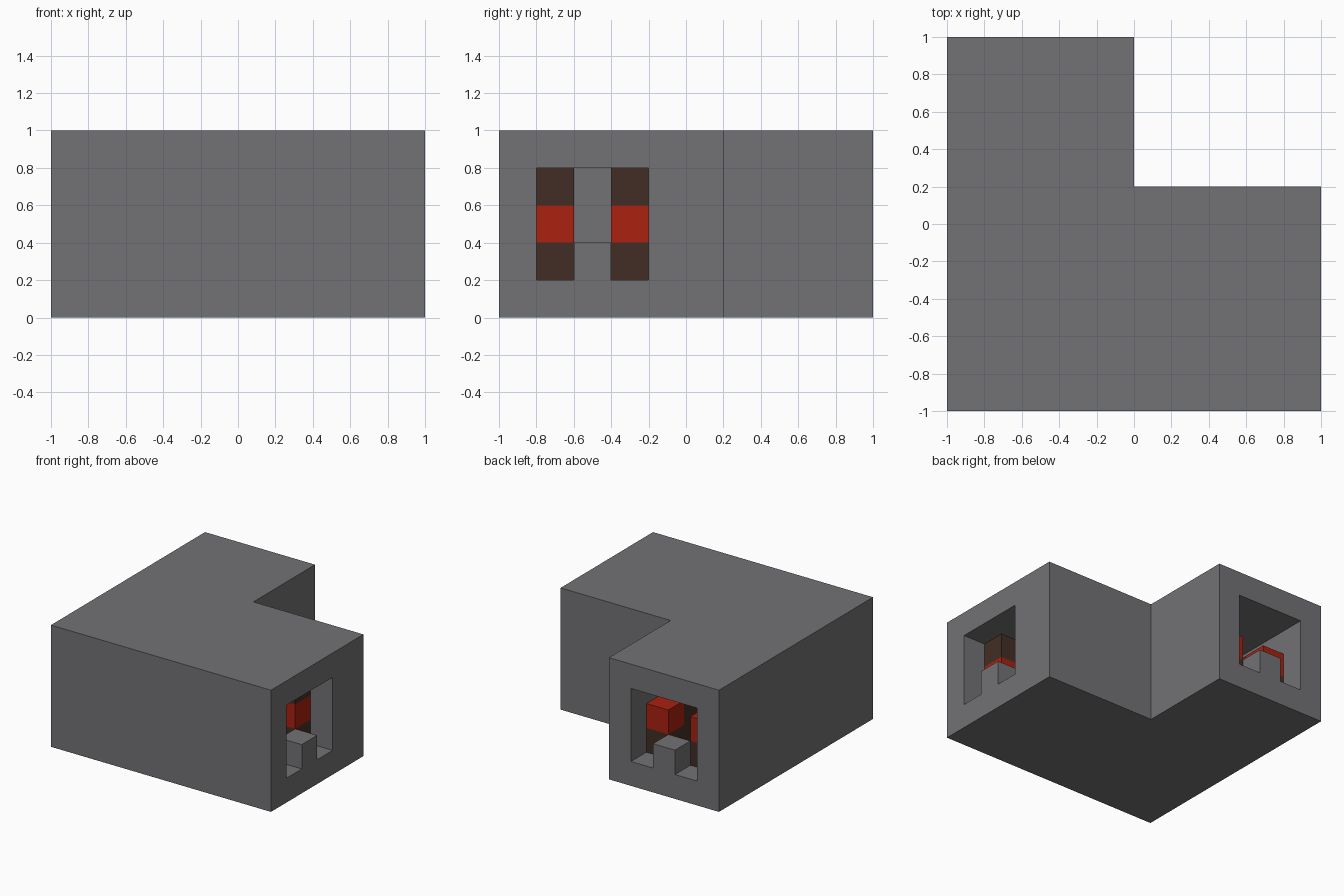
import bpy, bmesh

cube = bpy.data.objects.get("Cube")
if cube:
    bpy.data.objects.remove(cube, do_unlink=True)


def material(name, rgb):
    mat = bpy.data.materials.new(name)
    mat.use_nodes = True
    colour = (*rgb, 1)
    mat.diffuse_color = colour
    mat.node_tree.nodes["Principled BSDF"].inputs["Base Color"].default_value = colour
    return mat


STONE = material("stone_grey", (0.17, 0.167, 0.175))
BROWN = material("dark_brown", (0.055, 0.027, 0.018))
RED = material("bright_red", (0.4, 0.015, 0.005))


def prism(name, outline, z0, z1, mat):
    """Extrude a flat outline from z0 up to z1."""
    bm = bmesh.new()
    base = bm.faces.new([bm.verts.new((x, y, z0)) for x, y in outline])
    top = bmesh.ops.extrude_face_region(bm, geom=[base])["geom"]
    verts = [v for v in top if isinstance(v, bmesh.types.BMVert)]
    bmesh.ops.translate(bm, verts=verts, vec=(0, 0, z1 - z0))
    bmesh.ops.recalc_face_normals(bm, faces=bm.faces)
    mesh = bpy.data.meshes.new(name)
    bm.to_mesh(mesh)
    bm.free()
    mesh.materials.append(mat)
    obj = bpy.data.objects.new(name, mesh)
    bpy.context.scene.collection.objects.link(obj)
    return obj


def box(name, x, y, z, mat):
    outline = [(x[0], y[0]), (x[1], y[0]), (x[1], y[1]), (x[0], y[1])]
    return prism(name, outline, z[0], z[1], mat)


def corner(low, inner_x, inner_y, end):
    """L-shaped outline with arms toward +x and +y."""
    return [(low, low), (end, low), (end, inner_y),
            (inner_x, inner_y), (inner_x, end), (low, end)]


# Thick L-shaped shell with a square tunnel through both arms
shell = prism("corridor_shell", corner(-1, 0, 0.2, 1), 0, 1, STONE)
cutter = prism("tunnel_cutter", corner(-0.8, -0.2, -0.2, 1.2), 0.2, 0.8, STONE)
cutter.hide_render = True
cut = shell.modifiers.new("tunnel", "BOOLEAN")
cut.operation = "DIFFERENCE"
cut.solver = "EXACT"
cut.object = cutter
bpy.context.view_layer.update()
carved = bpy.data.meshes.new_from_object(
    shell.evaluated_get(bpy.context.evaluated_depsgraph_get()))
shell.modifiers.clear()
shell.data = carved
bpy.data.objects.remove(cutter, do_unlink=True)


def arm_box(name, arm, along, across, z, mat):
    if arm == "side":
        box(name, along, across, z, mat)
    else:
        box(name, across, along, z, mat)


# Each arm: a sill at the mouth, then a lined column along either wall
for arm, top in (("side", 0.8), ("back", 0.6)):
    arm_box(f"{arm}_sill", arm, (0.8, 1), (-0.6, -0.4), (0.2, 0.4), STONE)
    for wall, across in (("outer", (-0.8, -0.6)), ("inner", (-0.4, -0.2))):
        part = f"{arm}_{wall}"
        end = (0.6, 0.8)
        arm_box(f"{part}_base", arm, end, across, (0.2, 0.4), BROWN)
        arm_box(f"{part}_red_block", arm, end, across, (0.4, 0.6), RED)
        if top > 0.6:
            arm_box(f"{part}_cap", arm, end, across, (0.6, top), BROWN)
        arm_box(f"{part}_lining", arm, (-0.2, 0.6), across, (0.2, top), BROWN)
